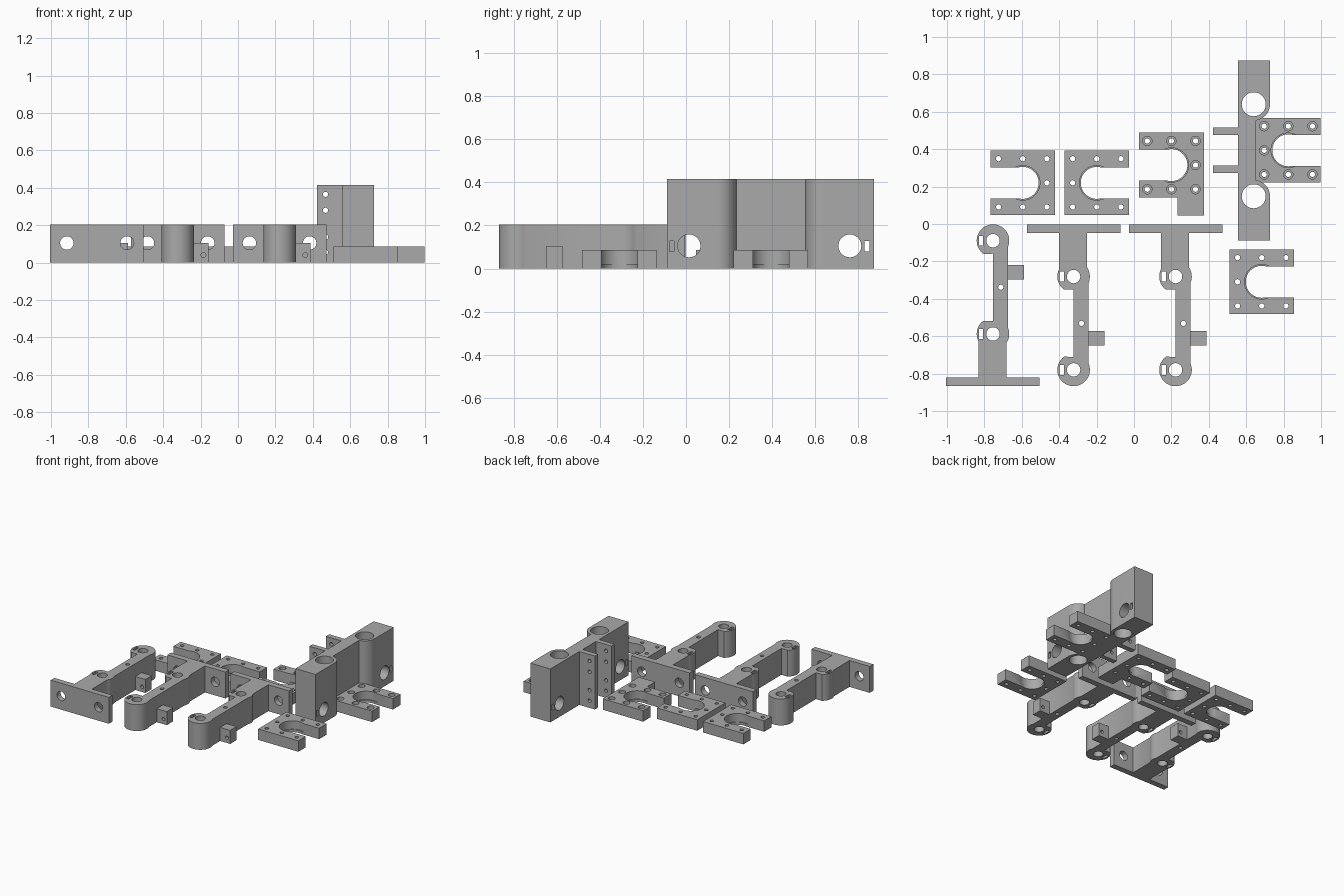
import bpy, bmesh
from math import radians, cos, sin, pi
from mathutils import Matrix

old = bpy.data.objects.get("Cube")
if old:
    bpy.data.objects.remove(old, do_unlink=True)

GREY = (0.4, 0.4, 0.4, 1)
grey = bpy.data.materials.new("plain grey")
grey.use_nodes = True
grey.diffuse_color = GREY
grey.node_tree.nodes["Principled BSDF"].inputs["Base Color"].default_value = GREY


def arc(cx, cy, r, a0, a1, steps=20):
    """Points along an arc, angles in degrees."""
    out = []
    for i in range(steps + 1):
        a = radians(a0 + (a1 - a0) * i / steps)
        out.append((cx + r * cos(a), cy + r * sin(a)))
    return out


def finish(name, bm):
    bmesh.ops.recalc_face_normals(bm, faces=bm.faces)
    mesh = bpy.data.meshes.new(name)
    bm.to_mesh(mesh)
    bm.free()
    mesh.materials.append(grey)
    ob = bpy.data.objects.new(name, mesh)
    bpy.context.collection.objects.link(ob)
    return ob


def prism(name, outline, height):
    bm = bmesh.new()
    face = bm.faces.new([bm.verts.new((x, y, 0)) for x, y in outline])
    top = bmesh.ops.extrude_face_region(bm, geom=[face])["geom"]
    bmesh.ops.translate(bm, vec=(0, 0, height),
                        verts=[v for v in top if isinstance(v, bmesh.types.BMVert)])
    return finish(name, bm)


def box(name, x, y, z):
    """Box from its ranges along each axis."""
    ranges = (x, y, z)
    size = [abs(b - a) for a, b in ranges]
    mid = [(a + b) / 2 for a, b in ranges]
    bm = bmesh.new()
    bmesh.ops.create_cube(bm, size=1, matrix=Matrix.Translation(mid) @ Matrix.Diagonal((*size, 1)))
    return finish(name, bm)


def rod(centre, r, length, axis="Z", sides=32):
    """Cylinder cutter along an axis."""
    turn = {"X": Matrix.Rotation(pi / 2, 4, "Y"), "Y": Matrix.Rotation(pi / 2, 4, "X"),
            "Z": Matrix.Identity(4)}[axis]
    bm = bmesh.new()
    bmesh.ops.create_cone(bm, cap_ends=True, segments=sides, radius1=r, radius2=r, depth=length,
                          matrix=Matrix.Translation(centre) @ turn)
    return finish("cutter", bm)


def combine(ob, tools, operation="DIFFERENCE"):
    """Apply each tool to the part as a boolean, then drop the tools."""
    bpy.context.view_layer.objects.active = ob
    for tool in tools:
        mod = ob.modifiers.new("boolean", "BOOLEAN")
        mod.operation, mod.solver, mod.object = operation, "EXACT", tool
        bpy.ops.object.modifier_apply(modifier=mod.name)
        bpy.data.objects.remove(tool, do_unlink=True)


def smooth(ob):
    bpy.ops.object.select_all(action="DESELECT")
    ob.select_set(True)
    bpy.context.view_layer.objects.active = ob
    bpy.ops.object.shade_smooth_by_angle(angle=radians(30))


# Hinged arms: flange, stem and two pin bosses in one profile
BOSS, MID, END = 0.087, -0.277, -0.776
ARM_H = 0.205


def arm(name, cx, y0, s):
    pts = [(0.25, 0), (-0.25, 0), (-0.25, -0.045), (-0.077, -0.045)]
    pts += arc(0, MID, BOSS, 152, 234)
    pts += [(0, MID - 0.07), (0, END + 0.07)]
    pts += arc(0, END, BOSS, 126, 383, 40)
    pts += arc(0, MID, BOSS, -23, 33, 8)
    pts += [(0.073, -0.045), (0.25, -0.045)]
    ob = prism(name, [(cx + x, y0 + s * y) for x, y in pts], ARM_H)
    cuts = [rod((cx + 0.042, y0 - s * 0.527, 0.1), 0.014, 1, sides=20)]
    for y in (MID, END):
        cuts.append(rod((cx, y0 + s * y, 0.1), 0.036, 1))
        cy = y0 + s * y
        cuts.append(box("cutter", (cx - 0.074, cx - 0.052), (cy - 0.026, cy + 0.026), (-1, 1)))
    for side in (-1, 1):
        cuts.append(rod((cx + side * 0.161, y0 - s * 0.02, 0.105), 0.036, 0.2, "Y"))
    combine(ob, cuts)
    smooth(ob)
    # Low side tab with a cross hole
    ends = sorted((y0 - s * 0.568, y0 - s * 0.646))
    tab = box(name + "_tab", (cx + 0.079, cx + 0.166), ends, (0, 0.105))
    combine(tab, [rod((cx + 0.138, sum(ends) / 2, 0.04), 0.013, 0.3, "Y", 20)])
    smooth(tab)


arm("left_arm", 0.222, -0.004, 1)
arm("middle_arm", -0.323, -0.004, 1)
arm("right_arm", -0.754, -0.865, -1)

# Bearing plates: square plates with an open round seat and screw holes
PLATE_H, HALF, PITCH = 0.085, 0.173, 0.129


def plate(name, cx, cy, opening, bored=False, extra=None):
    ob = box(name, (cx - HALF, cx + HALF), (cy - HALF, cy + HALF), (0, PLATE_H))
    if extra:
        combine(ob, [extra], "UNION")
    mouth = sorted((cx, cx + opening * 0.3))
    cuts = [box("cutter", mouth, (cy - 0.083, cy + 0.083), (-1, 1)),
            rod((cx, cy, 0), 0.0855, 1, sides=64),
            rod((cx, cy, 0.52), 0.092, 1, sides=64)]
    spots = [(i * PITCH, j * PITCH) for i in (-1, 0, 1) for j in (-1, 1)]
    spots.append((-opening * PITCH, 0))
    for x, y in spots:
        cuts.append(rod((cx + x, cy + y, 0), 0.014, 1, sides=20))
        if bored:
            cuts.append(rod((cx + x, cy + y, 0.55), 0.025, 1, sides=24))
    combine(ob, cuts)
    smooth(ob)


plate("bearing_plate_right", -0.595, 0.22, -1)
plate("bearing_plate_middle", -0.199, 0.22, 1)
plate("bearing_plate_front", 0.683, -0.309, 1)
plate("bearing_plate_with_foot", 0.2, 0.315, -1, True,
      box("foot", (0.233, 0.373), (0.046, 0.2), (0, PLATE_H)))
plate("bearing_plate_on_block", 0.825, 0.394, 1, True)

# Tall pivot block with rounded inner corners, thin web and two rear ears
X0, X1, PIVOT = 0.555, 0.727, 0.64
LOW, HIGH = 0.148, 0.64
outline = [(X0, -0.087), (X1, -0.087)]
outline += arc(PIVOT, LOW, BOSS, 0, 82)
outline += arc(PIVOT, HIGH, BOSS, -82, 0)
outline += [(X1, 0.873), (X0, 0.873)]
for a, b in ((0.517, 0.476), (0.313, 0.274)):
    outline += [(X0, a), (0.422, a), (0.422, b), (X0, b)]
block = prism("pivot_block", outline, 0.415)
cuts = [rod((PIVOT, y, 0.2), 0.064, 1, sides=48) for y in (LOW, HIGH)]
cuts += [rod((PIVOT, y, 0.105), 0.053, 0.4, "X", 48) for y in (0.014, 0.76)]
for y in (-0.066, 0.84):
    cuts.append(box("cutter", (0.5, 0.8), (y - 0.011, y + 0.011), (0.08, 0.128)))
for z in (0.055, 0.137, 0.28, 0.365):
    cuts.append(rod((0.468, 0.395, z), 0.014, 0.5, "Y", 20))
combine(block, cuts)
smooth(block)
